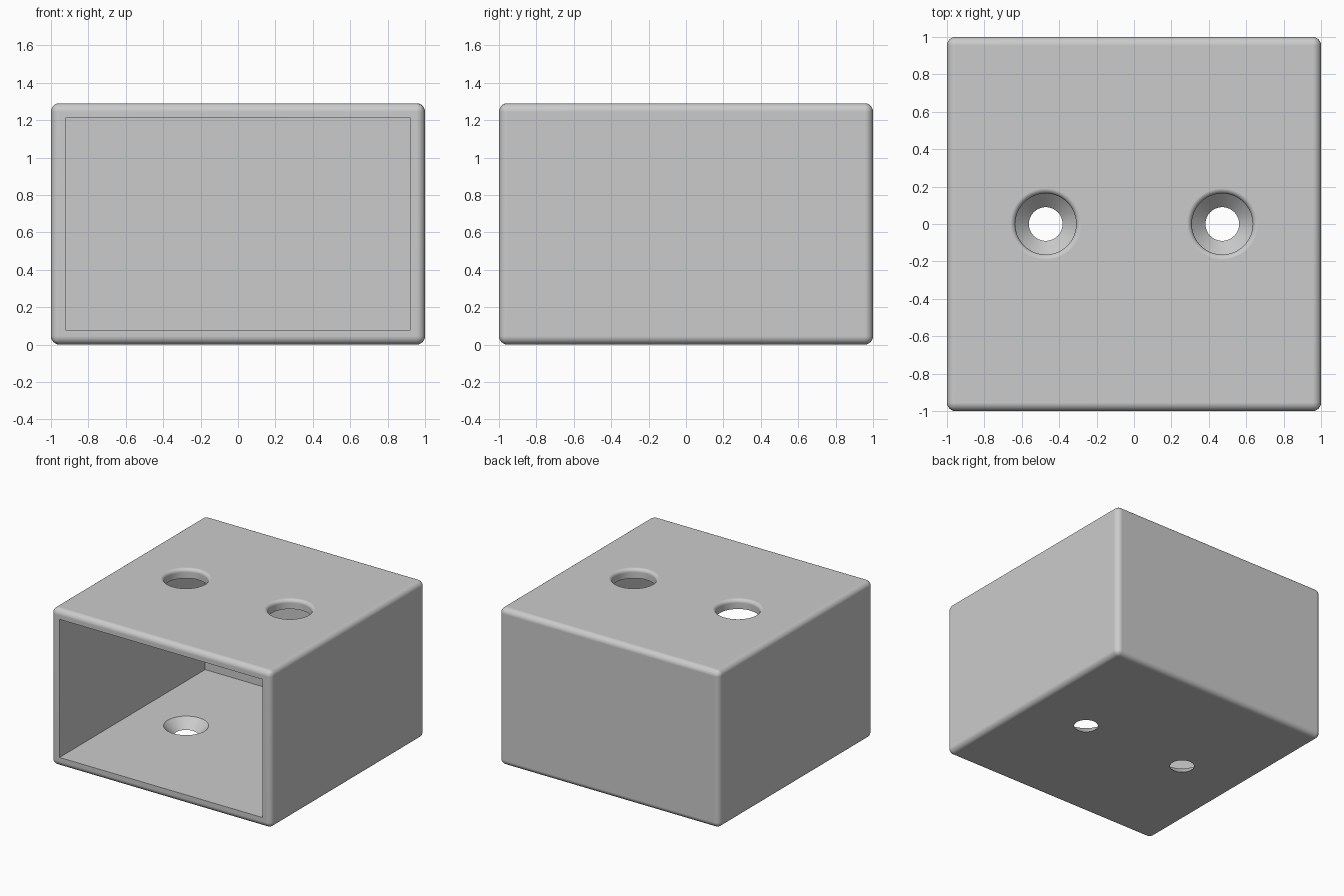
import bpy, bmesh, math
from mathutils import Matrix, Vector

cube = bpy.data.objects.get("Cube")
if cube:
    bpy.data.objects.remove(cube, do_unlink=True)

SIZE, HEIGHT, WALL = 2.0, 1.29, 0.11
OUTER_FILLET, RIM_FILLET, HOLE_FILLET = 0.045, 0.03, 0.028
HOLE_X, ACCESS_R, SCREW_R = 0.472, 0.163, 0.09

grey = bpy.data.materials.new("plain grey")
grey.use_nodes = True
COLOUR = (0.6, 0.6, 0.6, 1)
grey.diffuse_color = COLOUR
grey.node_tree.nodes["Principled BSDF"].inputs["Base Color"].default_value = COLOUR


def make_object(name, bm):
    bmesh.ops.recalc_face_normals(bm, faces=bm.faces)
    mesh = bpy.data.meshes.new(name)
    bm.to_mesh(mesh)
    bm.free()
    mesh.materials.append(grey)
    obj = bpy.data.objects.new(name, mesh)
    bpy.context.collection.objects.link(obj)
    return obj


def round_edges(bm, edges, radius):
    bmesh.ops.bevel(bm, geom=edges, offset=radius, offset_type='OFFSET',
                    segments=6, profile=0.5, affect='EDGES', clamp_overlap=True)


# Hollow box, open at the front
bm = bmesh.new()
bmesh.ops.create_cube(bm, size=1, matrix=Matrix.Translation((0, 0, HEIGHT / 2))
                      @ Matrix.Diagonal((SIZE, SIZE, HEIGHT, 1)))
outer = list(bm.edges)
front = min(bm.faces, key=lambda f: f.calc_center_median().y)
bmesh.ops.inset_region(bm, faces=[front], thickness=WALL)
cavity = bmesh.ops.extrude_discrete_faces(bm, faces=[front])["faces"][0]
bmesh.ops.translate(bm, verts=cavity.verts, vec=(0, SIZE - WALL, 0))
round_edges(bm, outer, OUTER_FILLET)

# Rounded inner lip of the opening
lip = [e for e in bm.edges if all(
    abs(v.co.y + SIZE / 2) < 1e-4
    and abs(v.co.x) < SIZE / 2 - WALL + 1e-3
    and WALL - 1e-3 < v.co.z < HEIGHT - WALL + 1e-3 for v in e.verts)]
round_edges(bm, lip, RIM_FILLET)
box = make_object("mounting_box", bm)

# Lathe cutter: countersunk screw hole below, filleted access hole above
profile = [(0, -0.02), (SCREW_R - 0.02, -0.02), (SCREW_R + WALL + 0.02, WALL + 0.02),
           (ACCESS_R, 0.4)]
for i in range(7):
    a = math.pi / 2 * i / 6
    profile.append((ACCESS_R + HOLE_FILLET * (1 - math.cos(a)),
                    HEIGHT - HOLE_FILLET * (1 - math.sin(a))))
profile += [(ACCESS_R + HOLE_FILLET, HEIGHT + 0.1), (0, HEIGHT + 0.1)]

bm = bmesh.new()
for x in (-HOLE_X, HOLE_X):
    verts = [bm.verts.new((x + r, 0, z)) for r, z in profile]
    edges = [bm.edges.new(pair) for pair in zip(verts, verts[1:])]
    bmesh.ops.spin(bm, geom=verts + edges, cent=Vector((x, 0, 0)), axis=(0, 0, 1),
                   angle=2 * math.pi, steps=64)
bmesh.ops.remove_doubles(bm, verts=bm.verts, dist=1e-5)
cutter = make_object("hole_cutter", bm)
cutter.hide_render = True

# Cut the holes, then bake the result and drop the cutter
cut = box.modifiers.new("holes", 'BOOLEAN')
cut.operation, cut.solver, cut.object = 'DIFFERENCE', 'EXACT', cutter
bpy.context.view_layer.objects.active = box
box.select_set(True)
cutter.select_set(False)
bpy.ops.object.modifier_apply(modifier=cut.name)
bpy.data.objects.remove(cutter, do_unlink=True)

# Smooth fillets with flat walls
bpy.ops.object.shade_smooth_by_angle(angle=math.radians(30))
weighted = box.modifiers.new("flat walls", 'WEIGHTED_NORMAL')
weighted.keep_sharp = True
